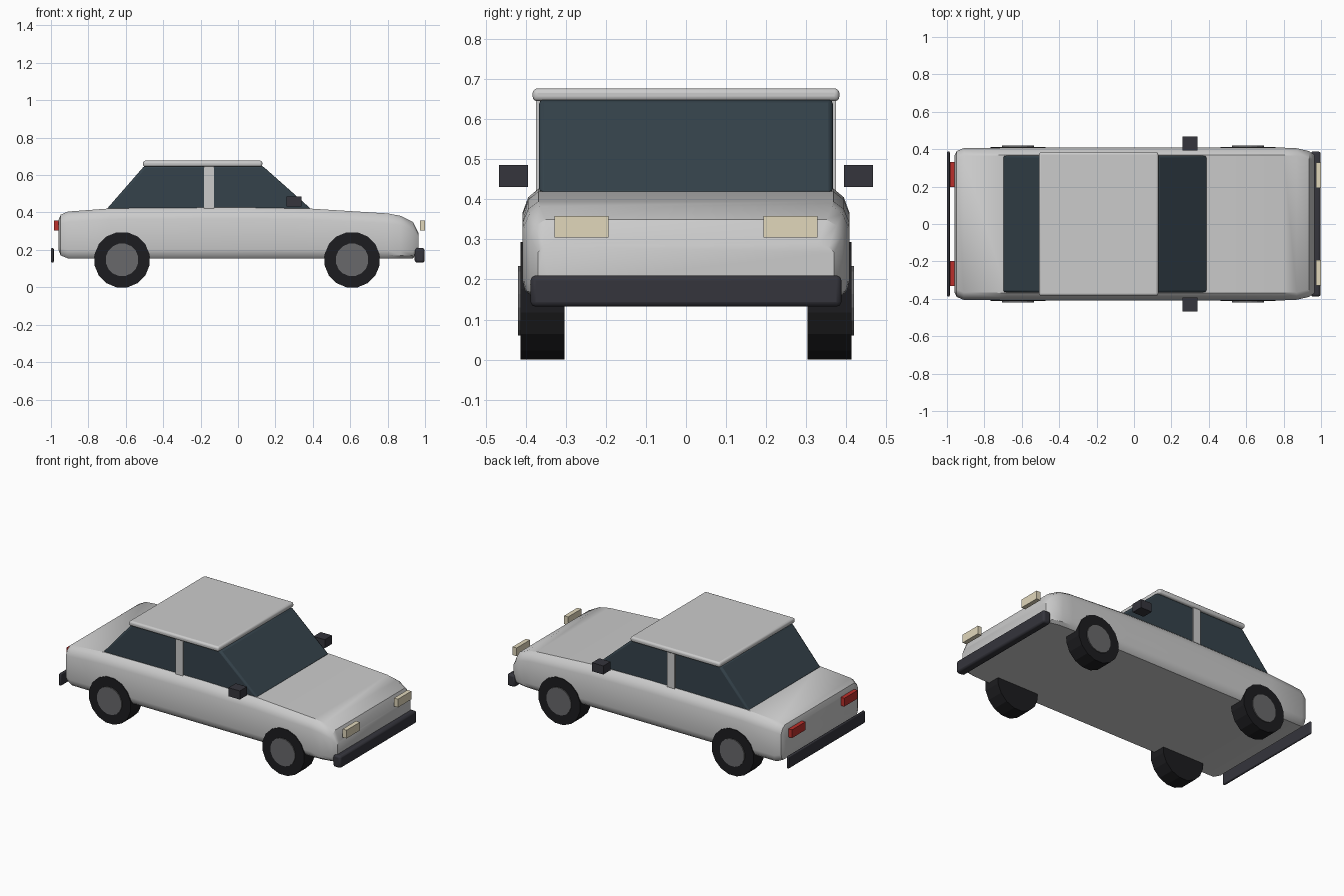
import bpy, bmesh, math

if "Cube" in bpy.data.objects:
    bpy.data.objects.remove(bpy.data.objects["Cube"])


def material(name, rgb):
    m = bpy.data.materials.new(name)
    m.diffuse_color = (*rgb, 1)
    m.use_nodes = True
    m.node_tree.nodes["Principled BSDF"].inputs["Base Color"].default_value = m.diffuse_color
    return m


GLASS = material("dark_glass", (0.035, 0.055, 0.07))
RUBBER = material("rubber", (0.012, 0.012, 0.014))
HUB = material("hub_grey", (0.14, 0.14, 0.145))
TRIM = material("dark_trim", (0.035, 0.035, 0.045))
LAMP = material("lamp", (0.75, 0.68, 0.5))
RED = material("tail_red", (0.5, 0.03, 0.025))


def finish(name, bm, mat=None, bevel=0.0, segments=2, smooth=False):
    bmesh.ops.recalc_face_normals(bm, faces=bm.faces)
    me = bpy.data.meshes.new(name)
    bm.to_mesh(me)
    bm.free()
    ob = bpy.data.objects.new(name, me)
    bpy.context.collection.objects.link(ob)
    if mat:
        me.materials.append(mat)
    if bevel:
        mod = ob.modifiers.new("bevel", 'BEVEL')
        mod.width, mod.segments = bevel, segments
    if smooth:
        bpy.ops.object.select_all(action='DESELECT')
        ob.select_set(True)
        bpy.context.view_layer.objects.active = ob
        bpy.ops.object.shade_smooth_by_angle(angle=math.radians(35))
    return ob


def loft(rings):
    bm = bmesh.new()
    rows = [[bm.verts.new(p) for p in r] for r in rings]
    n = len(rows[0])
    for a, b in zip(rows, rows[1:]):
        for i in range(n):
            j = (i + 1) % n
            bm.faces.new((a[i], a[j], b[j], b[i]))
    bm.faces.new(rows[0])
    bm.faces.new(rows[-1])
    return bm


def box(name, x, y, z, mat=None, bevel=0.0, segments=2):
    rings = [[(px, y[0], z[0]), (px, y[1], z[0]), (px, y[1], z[1]), (px, y[0], z[1])] for px in x]
    return finish(name, loft(rings), mat, bevel, segments, bevel > 0)


def disc(name, x, y0, y1, z, r, mat):
    bm = bmesh.new()
    bmesh.ops.create_cone(bm, cap_ends=True, segments=16, radius1=r, radius2=r, depth=abs(y1 - y0))
    ob = finish(name, bm, mat)
    ob.rotation_euler = (math.pi / 2, math.pi / 16, 0)
    ob.location = (x, (y0 + y1) / 2, z)
    return ob


# Lower body: stations along the length (x, bottom, top, half width)
stations = [(-0.96, 0.20, 0.36, 0.365), (-0.948, 0.17, 0.388, 0.39), (-0.91, 0.155, 0.405, 0.406),
            (-0.68, 0.155, 0.422, 0.408), (0.0, 0.155, 0.427, 0.408), (0.40, 0.155, 0.42, 0.408),
            (0.80, 0.155, 0.395, 0.408), (0.87, 0.155, 0.382, 0.405), (0.935, 0.155, 0.35, 0.39),
            (0.965, 0.19, 0.29, 0.37)]
rings = []
for x, b, t, w in stations:
    h = t - b
    half = [(w - 0.025, b), (w - 0.006, b + 0.07 * h), (w, b + 0.18 * h), (w, t - 0.22 * h),
            (w - 0.014, t - 0.08 * h), (w - 0.04, t)]
    rings.append([(x, y, z) for y, z in half] + [(x, -y, z) for y, z in reversed(half)])
finish("body", loft(rings), smooth=True)

# Glass cabin, roof panel and door pillars
side = [(-0.705, 0.415), (0.395, 0.415), (0.13, 0.65), (-0.50, 0.65)]
finish("cabin_glass", loft([[(x, y, z) for x, z in side] for y in (-0.367, 0.367)]),
       GLASS, 0.012, 2, True)
box("roof", (-0.508, 0.13), (-0.383, 0.383), (0.645, 0.677), None, 0.012, 3)

# Bumpers
box("front_bumper", (0.945, 0.998), (-0.388, 0.388), (0.132, 0.21), TRIM, 0.012)
box("rear_bumper", (-1.0, -0.985), (-0.388, 0.388), (0.132, 0.21), TRIM, 0.006)

# Parts repeated on both sides
for s, tag in ((-1, "right"), (1, "left")):
    def span(a, b):
        return tuple(sorted((s * a, s * b)))
    box("pillar_" + tag, (-0.182, -0.128), span(0.35, 0.374), (0.415, 0.65))
    box("mirror_" + tag, (0.26, 0.34), span(0.394, 0.467), (0.431, 0.486), TRIM)
    box("headlight_" + tag, (0.972, 1.0), span(0.193, 0.328), (0.305, 0.358), LAMP)
    box("taillight_" + tag, (-0.985, -0.945), span(0.197, 0.332), (0.305, 0.358), RED)
    for x, end in ((-0.62, "rear"), (0.61, "front")):
        disc(f"{end}_wheel_{tag}", x, s * 0.303, s * 0.413, 0.147, 0.15, RUBBER)
        disc(f"{end}_hub_{tag}", x, s * 0.38, s * 0.419, 0.147, 0.088, HUB)
